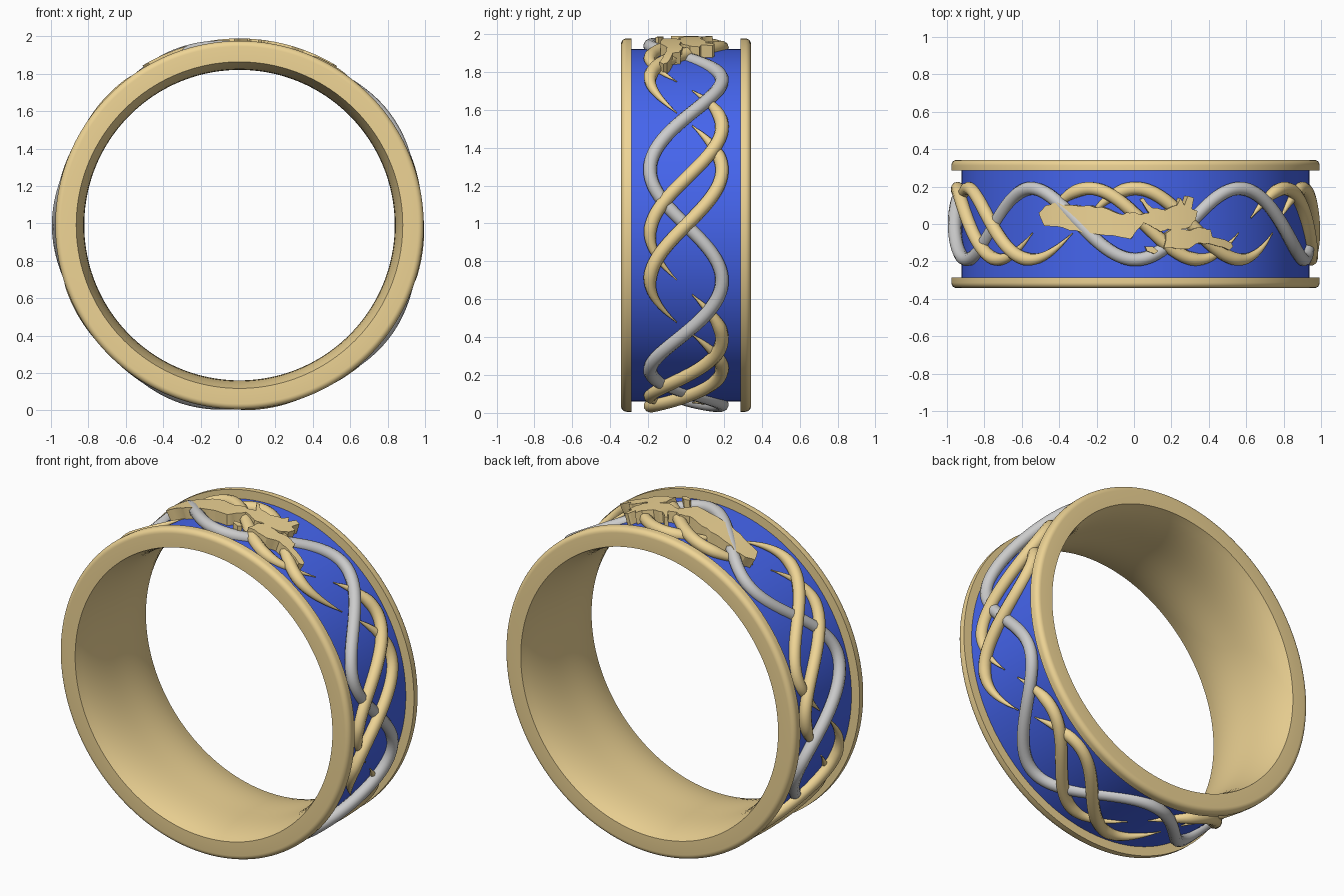
import bpy, bmesh, random
from math import sin, cos, asin, pi, radians
from mathutils import Vector

if "Cube" in bpy.data.objects:
    bpy.data.objects.remove(bpy.data.objects["Cube"])

random.seed(3)
CX, CZ = 0.008, 0.991   # ring axis runs along y


def material(name, rgb):
    m = bpy.data.materials.new(name)
    m.diffuse_color = (*rgb, 1)
    m.use_nodes = True
    m.node_tree.nodes["Principled BSDF"].inputs["Base Color"].default_value = m.diffuse_color
    return m


gold = material("gold", (0.86, 0.66, 0.30))
blue = material("blue_enamel", (0.06, 0.13, 0.85))
silver = material("silver", (0.55, 0.55, 0.56))


def polar(a, r, y):
    return Vector((CX + r * cos(a), y, CZ + r * sin(a)))


def finish(name, bm, mat, angle=35):
    bmesh.ops.recalc_face_normals(bm, faces=bm.faces)
    me = bpy.data.meshes.new(name)
    bm.to_mesh(me)
    bm.free()
    ob = bpy.data.objects.new(name, me)
    bpy.context.collection.objects.link(ob)
    me.materials.append(mat)
    bpy.ops.object.select_all(action='DESELECT')
    ob.select_set(True)
    bpy.context.view_layer.objects.active = ob
    bpy.ops.object.shade_smooth_by_angle(angle=radians(angle))
    return ob


def revolve(name, profile, mat, n=160):
    bm = bmesh.new()
    loops = [[bm.verts.new(polar(2 * pi * i / n, r, y)) for r, y in profile] for i in range(n)]
    m = len(profile)
    for i in range(n):
        a, b = loops[i], loops[(i + 1) % n]
        for j in range(m):
            k = (j + 1) % m
            bm.faces.new((a[j], a[k], b[k], b[j]))
    return finish(name, bm, mat)


# Ring body: comfort-fit inside, raised rounded rims, recessed channel
W = 0.343
inner = [(0.830 + 0.043 * abs(t) ** 3, W * t) for t in [i / 8 for i in range(-8, 9)]]
round_edge = [(0.955 + 0.03 * cos(a), W - 0.03 + 0.03 * sin(a))
              for a in [pi / 2 * (1 - i / 6) for i in range(7)]]
channel = [(0.985, 0.287), (0.90, 0.287), (0.90, -0.287), (0.985, -0.287)]
revolve("ring_body", inner + round_edge + channel + [(r, -y) for r, y in reversed(round_edge)], gold)

# Blue band in the channel
revolve("blue_band", [(0.89, -0.288), (0.93, -0.288), (0.93, 0.288), (0.89, 0.288)], blue)


def strand(name, start, end, n, path, mat, taper=None, cyclic=False):
    cu = bpy.data.curves.new(name, 'CURVE')
    cu.dimensions = '3D'
    cu.bevel_depth = 0.036
    cu.bevel_resolution = 3
    cu.use_fill_caps = True
    sp = cu.splines.new('POLY')
    sp.points.add(n - 1)
    for i, p in enumerate(sp.points):
        t = i / n if cyclic else i / (n - 1)
        r, y = path(start + (end - start) * t)
        a = radians(start + (end - start) * t)
        p.co = (*polar(a, r, y), 1)
        p.radius = taper(t) if taper else 1
    sp.use_cyclic_u = cyclic
    sp.use_smooth = True
    cu.materials.append(mat)
    ob = bpy.data.objects.new(name, cu)
    bpy.context.collection.objects.link(ob)
    bpy.ops.object.select_all(action='DESELECT')
    ob.select_set(True)
    bpy.context.view_layer.objects.active = ob
    bpy.ops.object.convert(target='MESH')


def wave(theta, phase):
    return cos(radians(5 * (theta - phase)))


# Continuous silver strand, dipping under the gold at each crossing
strand("silver_strand", 0, 360, 260,
       lambda t: (0.946 - 0.021 * wave(t, 0), 0.19 * wave(t, -18)), silver, cyclic=True)

# Five pairs of tapered gold vines
for k in range(5):
    for n, (phase, lift) in enumerate([(33, 1), (18, -1)]):
        c = phase + 72 * k
        strand(f"gold_vine_{k}_{n}", c + 16, c - 51, 56,
               lambda t: (0.945 + 0.010 * lift * cos(radians(5 * (t - 25 - 72 * k))),
                          0.19 * wave(t, phase)),
               gold, taper=lambda t: max(0.06, min(1, t / 0.17, (1 - t) / 0.25)) ** 0.8)


def plaque(name, outline):
    # roughened flat outline, sliced across, thickened and wrapped round the ring
    pts = []
    for i, p in enumerate(outline):
        a, b = Vector(p), Vector(outline[(i + 1) % len(outline)])
        pts.append(a)
        if (b - a).length > 0.05:
            for s in (0.33, 0.67):
                pts.append(a.lerp(b, s) + Vector((0, random.uniform(-.006, .006))))
    bm = bmesh.new()
    f = bm.faces.new([bm.verts.new((x, y, 0)) for x, y in pts])
    bmesh.ops.triangulate(bm, faces=[f])
    for i in range(-13, 14):
        bmesh.ops.bisect_plane(bm, geom=bm.verts[:] + bm.edges[:] + bm.faces[:],
                               plane_co=(i * 0.04 + 0.003, 0, 0), plane_no=(1, 0, 0))
    res = bmesh.ops.extrude_face_region(bm, geom=bm.faces[:])
    for v in res["geom"]:
        if isinstance(v, bmesh.types.BMVert):
            v.co.z = 1
    for v in bm.verts:
        r = 0.998 if v.co.z > 0.5 else 0.92
        v.co = polar(pi / 2 - asin((v.co.x - CX) / 0.998), r, v.co.y)
    finish(name, bm, gold, 25)


# Ragged ornaments on the crown
plaque("crown_ornament_long", [
    (-0.51, 0.06), (-0.47, 0.10), (-0.41, 0.115), (-0.38, 0.10), (-0.24, 0.10), (-0.14, 0.08),
    (-0.06, 0.05), (0.0, 0.065), (0.03, 0.05), (0.05, 0.0), (0.02, -0.03), (-0.02, -0.08),
    (-0.16, -0.06), (-0.28, -0.045), (-0.38, -0.02), (-0.48, -0.01)])
plaque("crown_ornament_upper", [
    (0.03, 0.13), (0.05, 0.14), (0.07, 0.11), (0.10, 0.085), (0.17, 0.075), (0.23, 0.10),
    (0.25, 0.14), (0.27, 0.10), (0.29, 0.15), (0.32, 0.14), (0.31, 0.08), (0.34, 0.07),
    (0.33, 0.02), (0.29, -0.02), (0.20, -0.03), (0.14, -0.04), (0.09, -0.01), (0.02, 0.02),
    (0.02, 0.05), (0.08, 0.06)])
plaque("crown_ornament_lower", [
    (0.17, -0.05), (0.20, -0.03), (0.30, -0.035), (0.36, -0.02), (0.41, -0.03), (0.42, -0.07),
    (0.52, -0.10), (0.53, -0.12), (0.51, -0.14), (0.42, -0.11), (0.35, -0.10), (0.29, -0.135),
    (0.20, -0.125), (0.16, -0.13), (0.17, -0.09)])
plaque("crown_ornament_chip", [(0.06, -0.12), (0.10, -0.12), (0.13, -0.145), (0.11, -0.16), (0.07, -0.145)])
